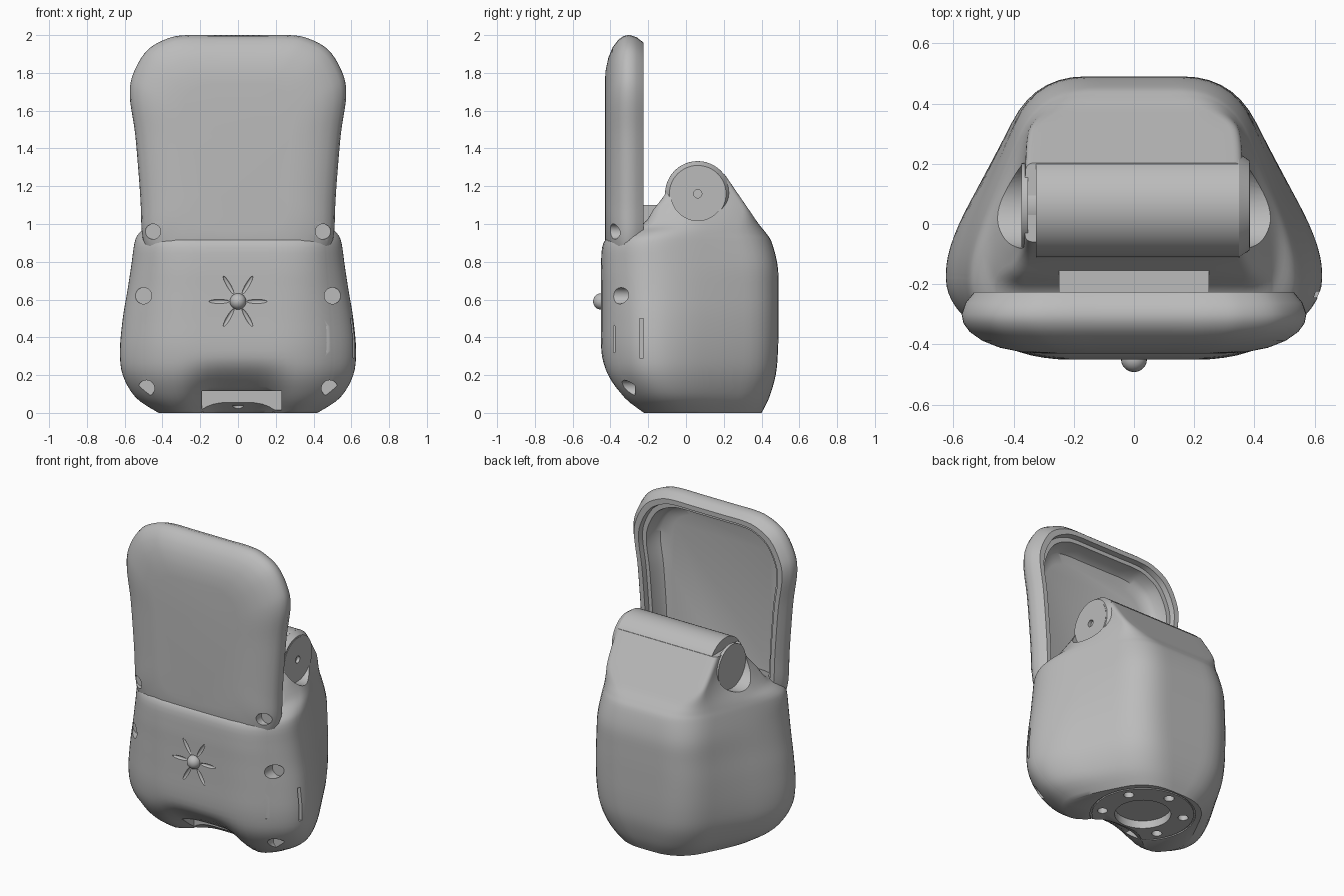
import bpy, bmesh, math
from mathutils import Vector, Matrix

cube = bpy.data.objects.get("Cube")
if cube:
    bpy.data.objects.remove(cube, do_unlink=True)

grey = bpy.data.materials.new("plain grey")
grey.use_nodes = True
GREY = (0.5, 0.5, 0.5, 1)
grey.diffuse_color = GREY
grey.node_tree.nodes["Principled BSDF"].inputs["Base Color"].default_value = GREY


def make(name, bm):
    bmesh.ops.recalc_face_normals(bm, faces=bm.faces)
    mesh = bpy.data.meshes.new(name)
    bm.to_mesh(mesh)
    bm.free()
    mesh.materials.append(grey)
    obj = bpy.data.objects.new(name, mesh)
    bpy.context.collection.objects.link(obj)
    return obj


def loft(name, rings):
    bm = bmesh.new()
    loops = [[bm.verts.new(p) for p in ring] for ring in rings]
    n = len(loops[0])
    for a, b in zip(loops, loops[1:]):
        for i in range(n):
            j = (i + 1) % n
            bm.faces.new((a[i], a[j], b[j], b[i]))
    bm.faces.new(loops[0])
    bm.faces.new(loops[-1])
    return make(name, bm)


def cylinder(name, centre, radius, length, axis, r2=None):
    bm = bmesh.new()
    turn = Vector((0, 0, 1)).rotation_difference(Vector(axis)).to_matrix().to_4x4()
    bmesh.ops.create_cone(bm, cap_ends=True, segments=48, radius1=radius,
                          radius2=r2 or radius, depth=length,
                          matrix=Matrix.Translation(centre) @ turn)
    return make(name, bm)


def box(name, centre, size):
    bm = bmesh.new()
    bmesh.ops.create_cube(bm, size=1, matrix=Matrix.Translation(centre) @ Matrix.Diagonal((*size, 1)))
    return make(name, bm)


def ball(name, centre, radii, spin=0):
    bm = bmesh.new()
    bmesh.ops.create_uvsphere(bm, u_segments=24, v_segments=12, radius=1,
                              matrix=Matrix.Translation(centre) @ Matrix.Rotation(spin, 4, 'Y')
                              @ Matrix.Diagonal((*radii, 1)))
    return make(name, bm)


def cut(targets, cutter):
    for target in targets:
        mod = target.modifiers.new("cut", 'BOOLEAN')
        mod.operation, mod.solver, mod.object = 'DIFFERENCE', 'EXACT', cutter
        with bpy.context.temp_override(object=target, active_object=target):
            bpy.ops.object.modifier_apply(modifier=mod.name)
    bpy.data.objects.remove(cutter, do_unlink=True)


def spline(points, steps):
    pts = [Vector(p) for p in points]
    out = []
    for i in range(len(pts) - 1):
        b, c = pts[i], pts[i + 1]
        a, d = pts[max(i - 1, 0)], pts[min(i + 2, len(pts) - 1)]
        for k in range(steps):
            t = k / steps
            out.append(0.5 * (2 * b + (c - a) * t + (2 * a - 5 * b + 4 * c - d) * t * t
                              + (3 * b - a - 3 * c + d) * t ** 3))
    return out + [pts[-1]]


def ramp(t):
    t = min(max(t, 0), 1)
    return t * t * (3 - 2 * t)


# Body: rounded plan section, crisper near the hinge, with a soft hollow low on the front
def section(s):
    z, wf, yf, w, wb, yb = s
    d = yb - yf
    half = [(wf, yf), (w, yf + 0.19 * d), (w, yf + 0.4 * d), (wb, yb)]
    poly = [Vector(p) for p in half + [(-x, y) for x, y in reversed(half)]]
    reach = 0.17 - 0.14 * ramp((z - 0.9) / 0.2)
    ring = []
    for i, p in enumerate(poly):
        before, after = poly[i - 1], poly[(i + 1) % len(poly)]
        a = p.lerp(before, min(0.45, reach / (p - before).length))
        f = min(0.45, reach / (p - after).length)
        b, end = p.lerp(after, f), after.lerp(p, f)
        ring += [a.lerp(p, k / 7).lerp(p.lerp(b, k / 7), k / 7) for k in range(8)]
        ring += [b.lerp(end, k / 8) for k in range(8)]
    fade = 1 - ramp(z / 0.3)
    return [(x, y + 0.15 * fade * math.exp(-(x / 0.23) ** 4) * (y < 0), z) for x, y in ring]


# Columns: height, front half width, front, side half width, back half width, back
profile = [(0, .31, -.25, .42, .22, .40), (.08, .36, -.34, .54, .26, .44),
           (.2, .38, -.42, .61, .3, .475), (.33, .38, -.448, .625, .32, .487),
           (.5, .38, -.45, .61, .33, .49), (.65, .38, -.45, .585, .33, .49),
           (.78, .38, -.45, .565, .33, .485), (.9, .38, -.437, .548, .32, .455),
           (.95, .39, -.37, .525, .32, .425), (1.0, .44, -.23, .475, .33, .385),
           (1.08, .40, -.17, .425, .345, .33), (1.16, .37, -.11, .385, .355, .275),
           (1.265, .36, -.06, .365, .36, .203)]
body = loft("body", [section(s) for s in spline(profile, 4)])

# Upright lid panel: pillowed front, rimmed hollow back
right = spline([(0, .70), (.3, .71), (.42, .76), (.48, .85), (.508, .95), (.515, 1.1), (.525, 1.25),
                (.545, 1.48), (.573, 1.68), (.553, 1.8), (.48, 1.92), (.37, 1.983),
                (.27, 2.0), (.13, 2.0), (0, 2.0)], 5)
outline = right + [Vector((-p.x, p.y)) for p in right[-2:0:-1]]
steps = [(.26, -.43), (.19, -.426), (.12, -.411), (.065, -.388), (.025, -.358), (.006, -.33), (0, -.30),
         (.012, -.262), (.04, -.226), (.07, -.226), (.075, -.26), (.10, -.26), (.11, -.33),
         (.13, -.36), (.18, -.375)]
panel = loft("lid_panel", [[(p.x * (1 - d / .54), y, 1.35 + (p.y - 1.35) * (1 - d / .65))
                            for p in outline] for d, y in steps])

# Hinge barrel and its end discs
HY, HZ = 0.062, 1.16
X, Y, Z = (1, 0, 0), (0, 1, 0), (0, 0, 1)
for side in (-1, 1):
    cut([body], cylinder("pocket", (side * .59, HY, HZ), .142, .45, X))
barrel = cylinder("hinge_barrel", (.012, HY, HZ), .173, .675, X)
rim = cylinder("hinge_rim", (.366, HY, HZ), .173, .034, X, .15)
right_disc = cylinder("right_hinge_disc", (.36, HY, HZ), .14, .05, X)
left_disc = cylinder("left_hinge_disc", (-.363, HY, HZ), .14, .02, X)
left_neck = cylinder("left_hinge_neck", (-.335, HY, HZ), .11, .06, X)
cut([right_disc, rim], cylinder("pin_hole", (.4, HY, HZ), .022, .08, X))

# Ledge between hinge and panel
ledge = box("ledge", (0, -.19, 1.03), (.5, .08, .14))

# Screw holes and side slots
for side in (-1, 1):
    cut([body], cylinder("screw_hole", (side * .5, -.45, .62), .043, .3, Y))
    cut([body], cylinder("screw_hole", (side * .485, -.43, .13), .043, .32, Y))
    cut([body, panel], cylinder("screw_hole", (side * .45, -.47, .96), .04, .25, Y))
cut([body], box("long_slot", (.6, -.235, .395), (.12, .02, .21)))
cut([body], box("short_slot", (.5, -.38, .39), (.2, .006, .14)))

# Underside: front opening, round well, ring groove and fixing holes
cut([body], box("front_opening", (.02, -.3, .065), (.42, .24, .1)))
cut([body], cylinder("well", (0, .08, 0), .165, .1, Z))
groove = cylinder("groove", (0, .08, 0), .31, .016, Z)
cut([groove], cylinder("groove_core", (0, .08, 0), .3, .1, Z))
cut([body], groove)
for k in range(6):
    a = math.radians(30 + 60 * k)
    cut([body], cylinder("fixing_hole", (.24 * math.cos(a), .08 + .24 * math.sin(a), 0), .03, .08, Z))

# Front button with six radiating grooves
for k in range(6):
    a = math.radians(60 * k)
    cut([body], ball("ray", (.1 * math.cos(a), -.452, .59 + .1 * math.sin(a)), (.055, .012, .011), -a))
button = ball("front_button", (0, -.45, .59), (.043, .042, .043))

for obj in (body, panel, barrel, rim, right_disc, left_disc, left_neck, button):
    bpy.ops.object.select_all(action='DESELECT')
    obj.select_set(True)
    bpy.context.view_layer.objects.active = obj
    bpy.ops.object.shade_smooth_by_angle(angle=math.radians(38))
